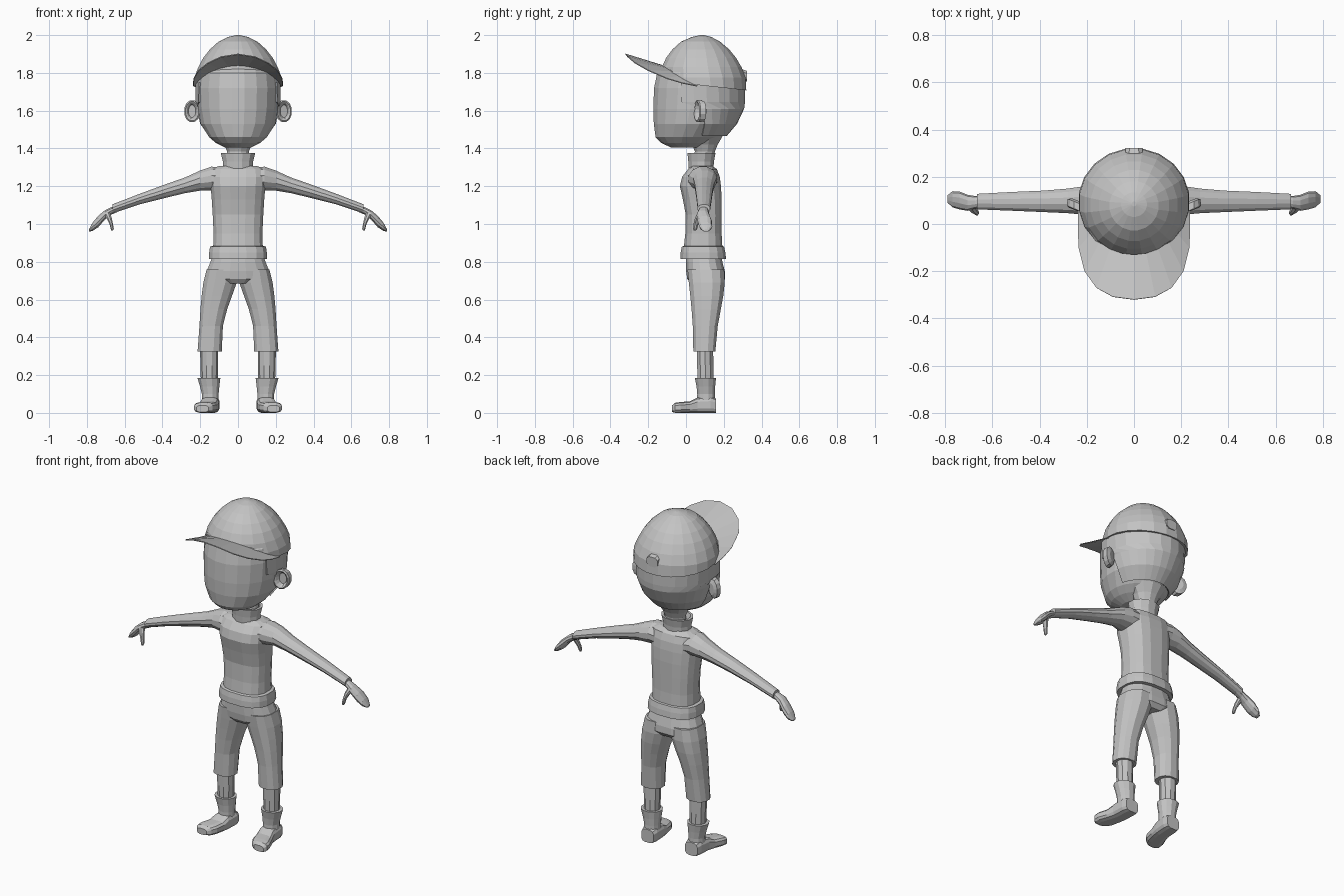
import bpy, bmesh, math

GREY = bpy.data.materials.new("plain_grey")
GREY.diffuse_color = (0.55, 0.55, 0.55, 1)


def finish(name, bm, mirror=False, thick=0):
    bmesh.ops.recalc_face_normals(bm, faces=bm.faces)
    me = bpy.data.meshes.new(name)
    bm.to_mesh(me)
    bm.free()
    me.materials.append(GREY)
    ob = bpy.data.objects.new(name, me)
    bpy.context.collection.objects.link(ob)
    if thick:
        ob.modifiers.new("thickness", 'SOLIDIFY').thickness = thick
    if mirror:
        ob.modifiers.new("mirror", 'MIRROR')
    return ob


def place(axis, s, a, b):
    return {'x': (s, a, b), 'y': (a, s, b), 'z': (a, b, s)}[axis]


def loft(name, rings, n=12, axis='z', power=2.0, mirror=False, warp=None):
    """Skin oval rings (position, centre a, centre b, radius a, radius b)."""
    bm = bmesh.new()
    rows = []
    for s, ca, cb, ra, rb in rings:
        row = []
        for i in range(n):
            t = 2 * math.pi * (i + 0.5) / n
            u, v = math.sin(t), -math.cos(t)
            u = math.copysign(abs(u) ** (2 / power), u)
            v = math.copysign(abs(v) ** (2 / power), v)
            p = place(axis, s, ca + ra * u, cb + rb * v)
            row.append(bm.verts.new(warp(p) if warp else p))
        rows.append(row)
    for r0, r1 in zip(rows, rows[1:]):
        for i in range(n):
            j = (i + 1) % n
            bm.faces.new((r0[i], r0[j], r1[j], r1[i]))
    bm.faces.new(rows[0])
    bm.faces.new(rows[-1])
    return finish(name, bm, mirror)


def strip(name, rows, thick):
    """Open sheet through equal-length rows of points."""
    bm = bmesh.new()
    grid = [[bm.verts.new(p) for p in row] for row in rows]
    for r0, r1 in zip(grid, grid[1:]):
        for i in range(len(r0) - 1):
            bm.faces.new((r0[i], r0[i + 1], r1[i + 1], r1[i]))
    return finish(name, bm, thick=thick)


# Head, described by height, half width, front and back
def span(z, rx, front, back):
    return (z, 0, (front + back) / 2, rx, (back - front) / 2)


loft("head", [span(*r) for r in (
    (1.405, .07, -.08, .08), (1.43, .12, -.135, .13), (1.46, .155, -.163, .18),
    (1.53, .2, -.173, .25), (1.61, .215, -.176, .295), (1.72, .22, -.172, .305),
    (1.80, .21, -.155, .28), (1.85, .17, -.10, .24), (1.9, .11, -.04, .19))], 20)

# Hair shell around the back of the head
hair = []
for z, rx, front, back, start in ((1.465, .162, -.16, .215, 108), (1.53, .205, -.17, .27, 103),
                                  (1.61, .223, -.175, .308, 95), (1.645, .225, -.175, .312, 68),
                                  (1.75, .228, -.165, .312, 65)):
    cy, ry = (front + back) / 2, (back - front) / 2
    angles = [math.radians(start + (360 - 2 * start) * i / 14) for i in range(15)]
    hair.append([(rx * math.sin(t), cy - ry * math.cos(t), z) for t in angles])
strip("hair", hair, .008)

# Ears: cupped discs leaning backwards
loft("ear", [(.1, .235, 1.597, .025, .035), (.09, .243, 1.597, .04, .056),
             (.06, .243, 1.597, .043, .06), (.055, .243, 1.597, .036, .052),
             (.062, .243, 1.597, .028, .043), (.078, .243, 1.597, .02, .033)],
     12, 'y', mirror=True, warp=lambda p: (p[0], p[1] + (p[0] - .24) * .4, p[2]))


# Cap crown with a rim that drops towards the back
def tilt(p):
    x, y, z = p
    return (x, y, 1.735 - .11 * (y - .07)) if z < 1.72 else p


loft("cap_crown", [span(*r) for r in (
    (1.71, .237, -.13, .322), (1.775, .234, -.137, .318), (1.83, .213, -.132, .297),
    (1.88, .186, -.107, .267), (1.925, .15, -.073, .23), (1.965, .105, -.028, .182),
    (1.99, .055, .03, .135), (2.0, .01, .075, .095))], 20, warp=tilt)

# Cap brim, arched from the temples to the front
half = [(.237, .06, 1.732), (.238, -.02, 1.748), (.235, -.1, 1.772), (.21, -.2, 1.815),
        (.16, -.27, 1.855), (.09, -.308, 1.888), (0, -.32, 1.902)]
outer = half + [(-x, y, z) for x, y, z in half[-2::-1]]
inner = []
for i in range(13):
    t = math.radians(80 - 160 * i / 12)
    inner.append((.228 * math.sin(t), .095 - .225 * math.cos(t),
                  1.725 + .118 * max(0, math.cos(t)) ** 1.3))
strip("cap_brim", [inner, outer], .005)

# Opening plate at the back of the cap
loft("cap_back_opening", [(.29, 0, 1.79, .04, .033), (.322, 0, 1.782, .037, .03)],
     8, 'y', 3)

# Neck and collar
loft("neck", [(1.31, 0, .09, .062, .055), (1.385, 0, .1, .06, .055),
              (1.42, 0, .1, .075, .07), (1.47, 0, .1, .11, .1)], 12)
loft("collar", [(1.29, 0, .08, .082, .068), (1.33, 0, .08, .083, .07),
                (1.375, 0, .082, .094, .077), (1.375, 0, .082, .078, .064),
                (1.34, 0, .085, .065, .055)], 12)

# Sweater body, hem and sleeves
loft("sweater_body", [span(*r) for r in (
    (.86, .134, -.015, .195), (.95, .131, -.005, .19), (1.05, .136, -.003, .19),
    (1.13, .141, -.018, .19), (1.2, .147, -.034, .187), (1.25, .15, -.022, .18),
    (1.29, .145, .01, .165), (1.308, .1, .03, .14))], 16, power=2.6)
loft("sweater_hem", [span(*r) for r in (
    (.815, .14, -.01, .19), (.815, .156, -.032, .214), (.85, .155, -.03, .21),
    (.88, .15, -.024, .203), (.885, .13, -.01, .19))], 16, power=2.6)
loft("sleeve", [(.06, .085, 1.235, .085, .06), (.14, .09, 1.24, .078, .066),
                (.2, .1, 1.23, .064, .055), (.28, .098, 1.205, .054, .043),
                (.385, .096, 1.174, .047, .037), (.52, .096, 1.132, .041, .029),
                (.665, .095, 1.08, .034, .025)], 12, 'x', mirror=True)

# Mitten hands with thumbs
loft("hand", [(.64, .095, 1.08, .024, .018), (.675, .092, 1.068, .027, .021),
              (.705, .09, 1.048, .034, .026), (.74, .1, 1.013, .038, .032),
              (.77, .105, .985, .034, .023), (.79, .106, .965, .016, .006)],
     10, 'x', mirror=True)
loft("thumb", [(1.06, .695, .08, .02, .02), (1.03, .682, .063, .015, .017),
               (1.0, .671, .053, .01, .014), (.975, .666, .048, .009, .012),
               (.965, .666, .047, .005, .006)], 8, mirror=True)

# Trousers: hips and two tapering legs
loft("trouser_hips", [(.84, 0, .095, .135, .092), (.8, 0, .096, .148, .098),
                      (.75, 0, .103, .168, .104), (.71, 0, .107, .175, .102),
                      (.685, 0, .107, .11, .08)], 16, power=2.4)
loft("trouser_leg", [(.76, .088, .105, .08, .1), (.69, .095, .11, .091, .098),
                     (.62, .112, .11, .083, .09), (.55, .128, .107, .073, .08),
                     (.46, .142, .102, .064, .068), (.325, .15, .097, .066, .06),
                     (.325, .15, .097, .05, .048)], 12, power=2.3, mirror=True)

# Lower legs, boot shafts and feet
loft("lower_leg", [(.15, .152, .104, .044, .045), (.25, .152, .102, .047, .045),
                   (.35, .153, .1, .048, .046)], 10, mirror=True)
loft("boot_shaft", [(.04, .148, .106, .046, .05), (.1, .147, .106, .046, .048),
                    (.14, .15, .105, .053, .051), (.185, .154, .103, .063, .058),
                    (.185, .154, .103, .046, .045)], 12, mirror=True)
loft("boot_foot", [(.158, .145, .04, .042, .04), (.13, .146, .045, .05, .045),
                   (.06, .15, .042, .05, .042), (.02, .159, .033, .053, .031),
                   (-.03, .174, .031, .058, .029), (-.058, .183, .029, .05, .027),
                   (-.074, .188, .024, .032, .018)], 12, 'y', 3.2, mirror=True,
     warp=lambda p: (p[0], p[1], max(.0, p[2] - .002)))
